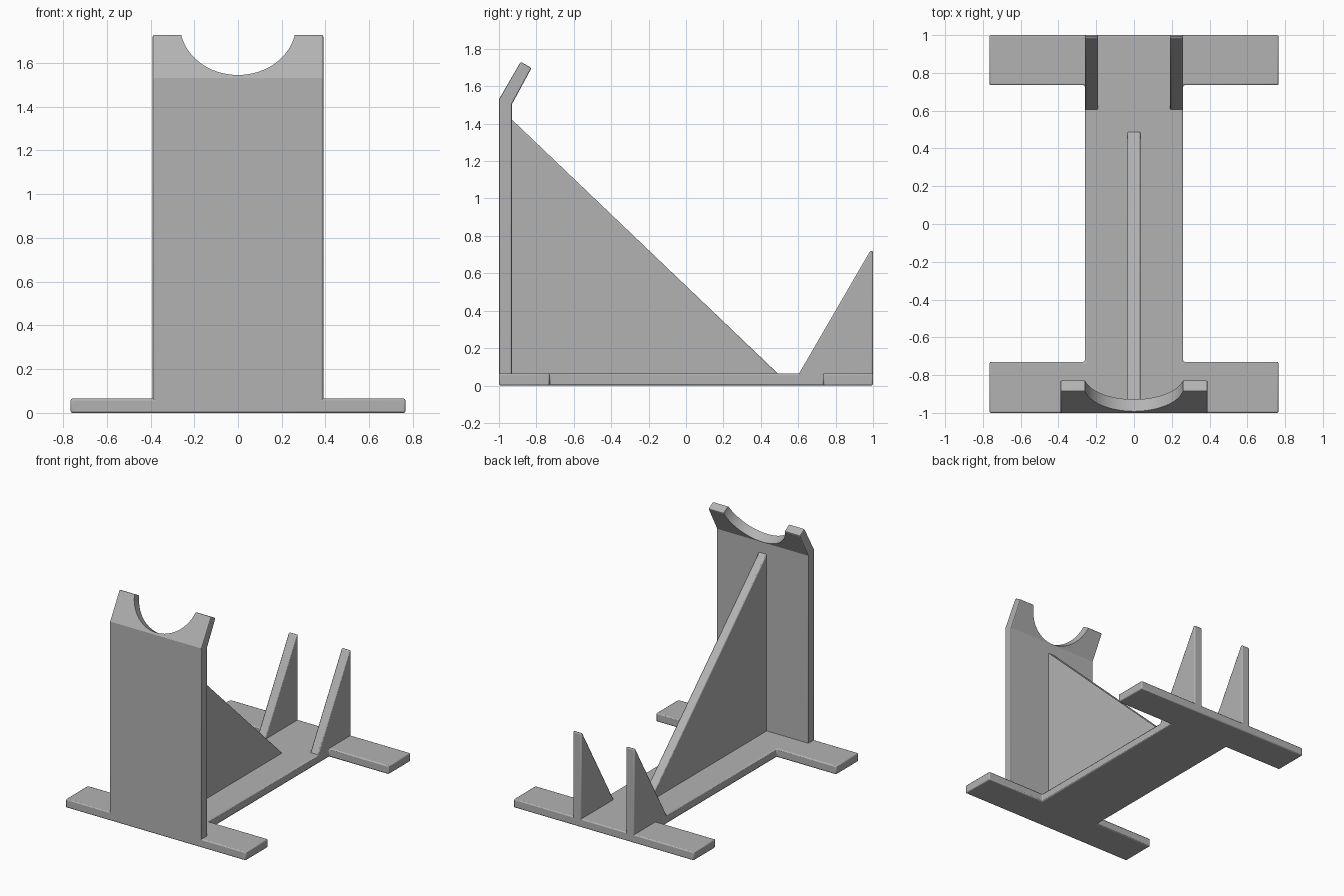
import bpy
import bmesh
from math import radians, sin, cos
from mathutils import Vector

cube = bpy.data.objects.get("Cube")
if cube:
    bpy.data.objects.remove(cube, do_unlink=True)

grey = bpy.data.materials.new("plain grey")
grey.use_nodes = True
COLOUR = (0.45, 0.45, 0.45, 1)
grey.diffuse_color = COLOUR
grey.node_tree.nodes["Principled BSDF"].inputs["Base Color"].default_value = COLOUR


def prism(name, profile, axis, lo, hi):
    """Extrude a flat profile from lo to hi along axis x (profile y, z) or z (profile x, y)."""
    def place(a, b, t):
        return (t, a, b) if axis == "x" else (a, b, t)
    bm = bmesh.new()
    face = bm.faces.new([bm.verts.new(place(a, b, lo)) for a, b in profile])
    grown = bmesh.ops.extrude_face_region(bm, geom=[face])
    moved = [v for v in grown["geom"] if isinstance(v, bmesh.types.BMVert)]
    bmesh.ops.translate(bm, verts=moved, vec=place(0, 0, hi - lo))
    bmesh.ops.recalc_face_normals(bm, faces=bm.faces)
    mesh = bpy.data.meshes.new(name)
    bm.to_mesh(mesh)
    bm.free()
    mesh.materials.append(grey)
    obj = bpy.data.objects.new(name, mesh)
    bpy.context.collection.objects.link(obj)
    # Softened outer edges; the shallow bend in the plate stays crisp
    bevel = obj.modifiers.new("soft edges", "BEVEL")
    bevel.width = 0.008
    bevel.segments = 2
    bevel.limit_method = "ANGLE"
    bevel.angle_limit = radians(40)
    return obj


def smooth(obj):
    bpy.ops.object.select_all(action="DESELECT")
    obj.select_set(True)
    bpy.context.view_layer.objects.active = obj
    bpy.ops.object.shade_smooth_by_angle(angle=radians(20))


BASE_H, BAR, STEM = 0.065, 0.765, 0.26

# Base: two cross bars joined by a stem
half = [(STEM, -0.73), (STEM, 0.735), (BAR, 0.735), (BAR, 1)]
right_side = [(BAR, -1), (BAR, -0.73)] + half
left_side = [(-x, y) for x, y in reversed(right_side)]
base = prism("base", right_side + left_side, "z", 0, BASE_H)

# Upright plate with its top leaning inward
tilt = radians(30)
along = Vector((0, sin(tilt), cos(tilt)))
across = Vector((0, cos(tilt), -sin(tilt)))
bend = Vector((0, -1, 1.53))
outer_top = bend + along * 0.232
inner_top = outer_top + across * 0.067
plate = prism("upright_plate", [(-1, 0.02), (-1, bend.z), outer_top.yz, inner_top.yz,
                                (-0.93, 1.505), (-0.93, 0.02)], "x", -0.39, 0.39)

# Round cradle notch, cut square to the leaning top
bpy.ops.mesh.primitive_cylinder_add(vertices=96, radius=0.265, depth=0.5,
                                    location=outer_top + along * 0.05,
                                    rotation=across.to_track_quat("Z", "Y").to_euler())
cutter = bpy.context.object
cutter.name = "notch_cutter"
cutter.data.materials.append(grey)
cutter.hide_render = True
cutter.hide_viewport = False
cut = plate.modifiers.new("cradle notch", "BOOLEAN")
cut.operation = "DIFFERENCE"
cut.object = cutter
cut.solver = "EXACT"

# Bake the notch so the cutter can go
bpy.context.view_layer.update()
baked = bpy.data.meshes.new_from_object(plate.evaluated_get(bpy.context.evaluated_depsgraph_get()))
plate.modifiers.clear()
plate.data = baked
bpy.data.objects.remove(cutter, do_unlink=True)

# Triangular brace behind the plate
brace = prism("centre_brace", [(-0.95, 0.03), (-0.95, 1.44), (0.49, BASE_H), (0.49, 0.03)],
              "x", -0.035, 0.035)

# Pair of rear triangular stops
stops = []
for name, lo in (("left_rear_stop", 0.19), ("right_rear_stop", -0.26)):
    stops.append(prism(name, [(0.605, 0.03), (0.605, BASE_H), (0.985, 0.72), (1, 0.72), (1, 0.03)],
                       "x", lo, lo + 0.07))

for part in [base, plate, brace] + stops:
    smooth(part)
